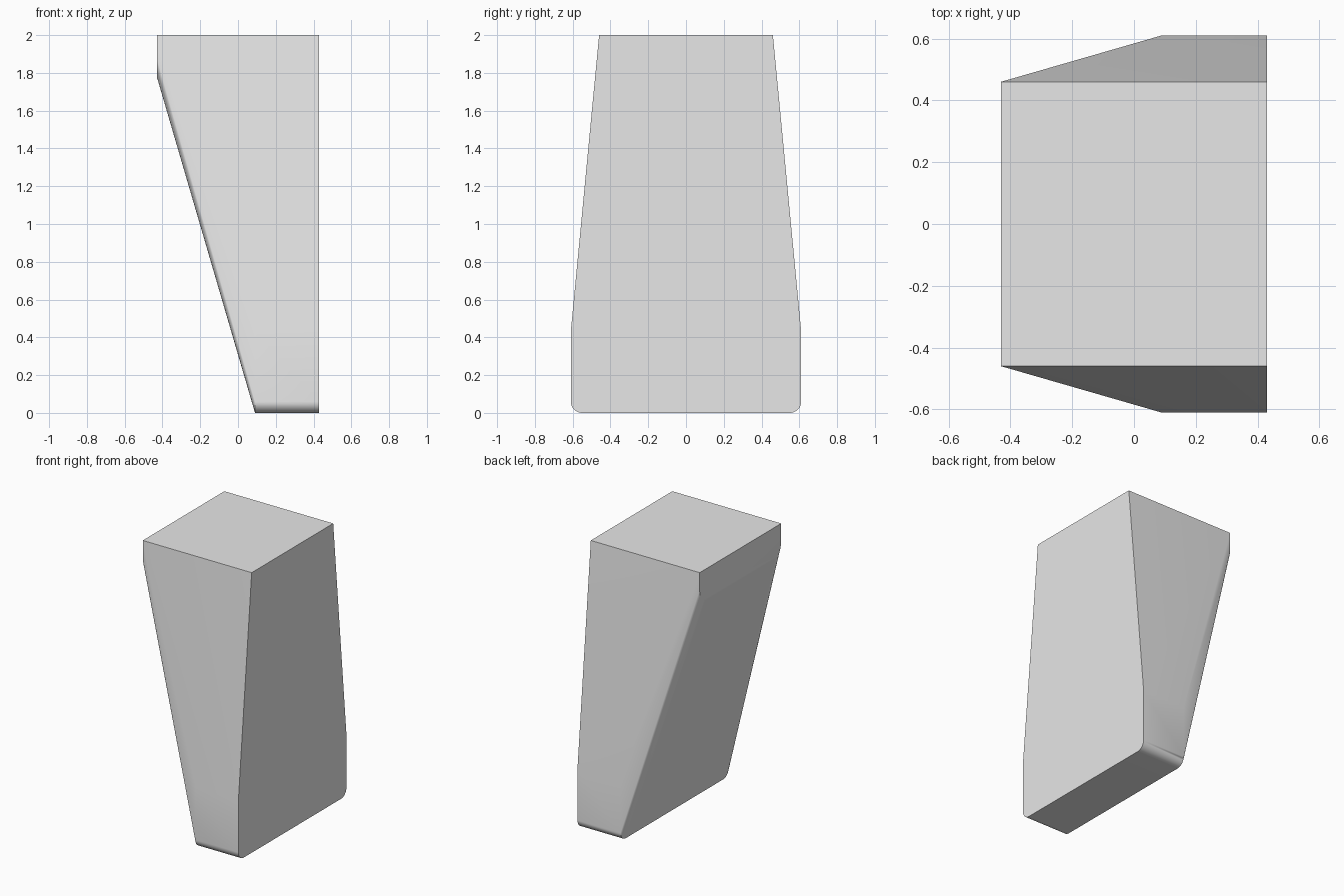
import bpy, bmesh, math

cube = bpy.data.objects.get("Cube")
if cube:
    bpy.data.objects.remove(cube, do_unlink=True)

grey = bpy.data.materials.new("light_grey")
grey.use_nodes = True
colour = (0.8, 0.8, 0.8, 1)
grey.diffuse_color = colour
grey.node_tree.nodes["Principled BSDF"].inputs["Base Color"].default_value = colour

STEPS = 8
bm = bmesh.new()


def section(x, half, low, radius, height, top):
    """U-shaped section at x: side top, rounded lower corner, mirrored."""
    right = [(half, top)]
    for i in range(STEPS + 1):
        a = math.pi / 2 * i / STEPS
        right.append((half - radius * (1 - math.cos(a)),
                      low + height * (1 - math.sin(a))))
    points = right + [(-y, z) for y, z in reversed(right)]
    return [bm.verts.new((x, y, z)) for y, z in points]


def bridge(a, b):
    for i in range(len(a) - 1):
        bm.faces.new((a[i], a[i + 1], b[i + 1], b[i]))


# Straight foot, then the slanted side rising to the overhanging top
outer = section(0.43, 0.61, 0, 0.06, 0.06, 0.43)
foot = section(0.09, 0.61, 0, 0.06, 0.06, 0.43)
overhang = section(-0.43, 0.46, 1.78, 0.06, 0.1, 2)
bridge(outer, foot)
bridge(foot, overhang)

# Tapering sides, top and the two flat ends
top = [bm.verts.new((0.43, y, 2)) for y in (0.46, -0.46)]
for i, end in enumerate((0, -1)):
    bm.faces.new((outer[end], top[i], overhang[end], foot[end]))
bm.faces.new((top[0], top[1], overhang[-1], overhang[0]))
bm.faces.new(outer + [top[1], top[0]])
bm.faces.new(overhang)
bmesh.ops.recalc_face_normals(bm, faces=bm.faces[:])

mesh = bpy.data.meshes.new("tapered_block")
bm.to_mesh(mesh)
bm.free()
mesh.materials.append(grey)
block = bpy.data.objects.new("tapered_block", mesh)
bpy.context.collection.objects.link(block)

# Soft corners with crisp outer edges
bpy.ops.object.select_all(action="DESELECT")
block.select_set(True)
bpy.context.view_layer.objects.active = block
bpy.ops.object.shade_smooth_by_angle(angle=math.radians(30))
weighted = block.modifiers.new("weighted_normals", "WEIGHTED_NORMAL")
weighted.keep_sharp = True
